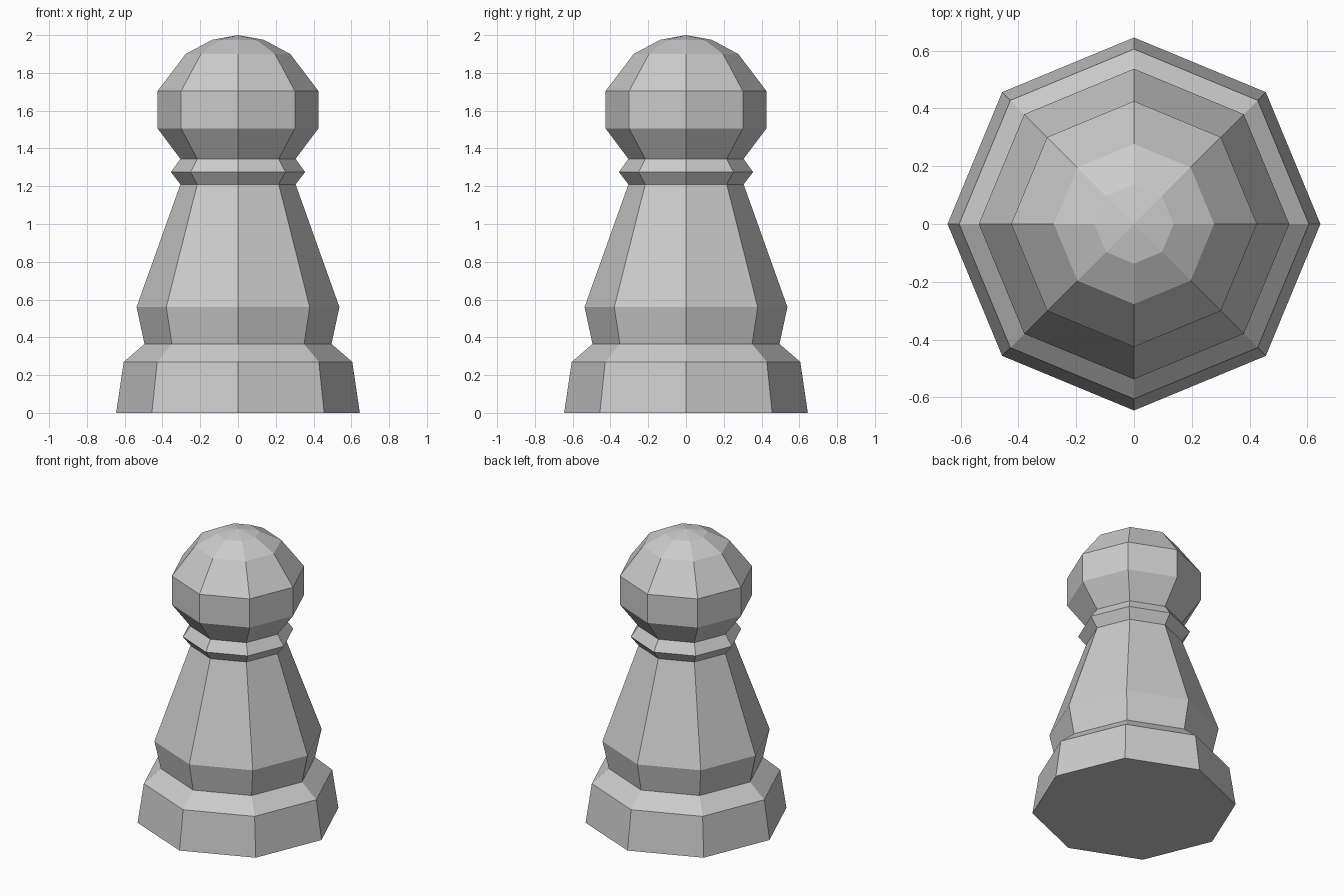
import bpy
import bmesh
from math import cos, sin, pi

cube = bpy.data.objects.get("Cube")
if cube:
    bpy.data.objects.remove(cube, do_unlink=True)

SIDES = 8

# Single stone grey
grey = bpy.data.materials.new("stone_grey")
grey.use_nodes = True
colour = (0.6, 0.6, 0.6, 1.0)
grey.diffuse_color = colour
grey.node_tree.nodes["Principled BSDF"].inputs["Base Color"].default_value = colour

# Radius and height of each ring, from the foot to the crown
profile = [
    (0.645, 0.0), (0.605, 0.27), (0.495, 0.365),   # foot
    (0.537, 0.56), (0.305, 1.21),                  # tapering body
    (0.355, 1.275), (0.305, 1.345),                # collar
    (0.425, 1.505), (0.425, 1.705),                # head
    (0.277, 1.9), (0.137, 1.975),                  # dome
]

bm = bmesh.new()
rings = []
for radius, height in profile:
    rings.append([
        bm.verts.new((radius * cos(2 * pi * i / SIDES),
                      radius * sin(2 * pi * i / SIDES), height))
        for i in range(SIDES)
    ])

# Side walls between neighbouring rings
for low, high in zip(rings, rings[1:]):
    for i in range(SIDES):
        j = (i + 1) % SIDES
        bm.faces.new((low[i], low[j], high[j], high[i]))

# Flat underside and pointed crown
bm.faces.new(list(reversed(rings[0])))
tip = bm.verts.new((0, 0, 2))
for i in range(SIDES):
    bm.faces.new((rings[-1][i], rings[-1][(i + 1) % SIDES], tip))

bmesh.ops.recalc_face_normals(bm, faces=bm.faces)
mesh = bpy.data.meshes.new("pawn")
bm.to_mesh(mesh)
bm.free()
mesh.materials.append(grey)
pawn = bpy.data.objects.new("pawn", mesh)
bpy.context.collection.objects.link(pawn)
